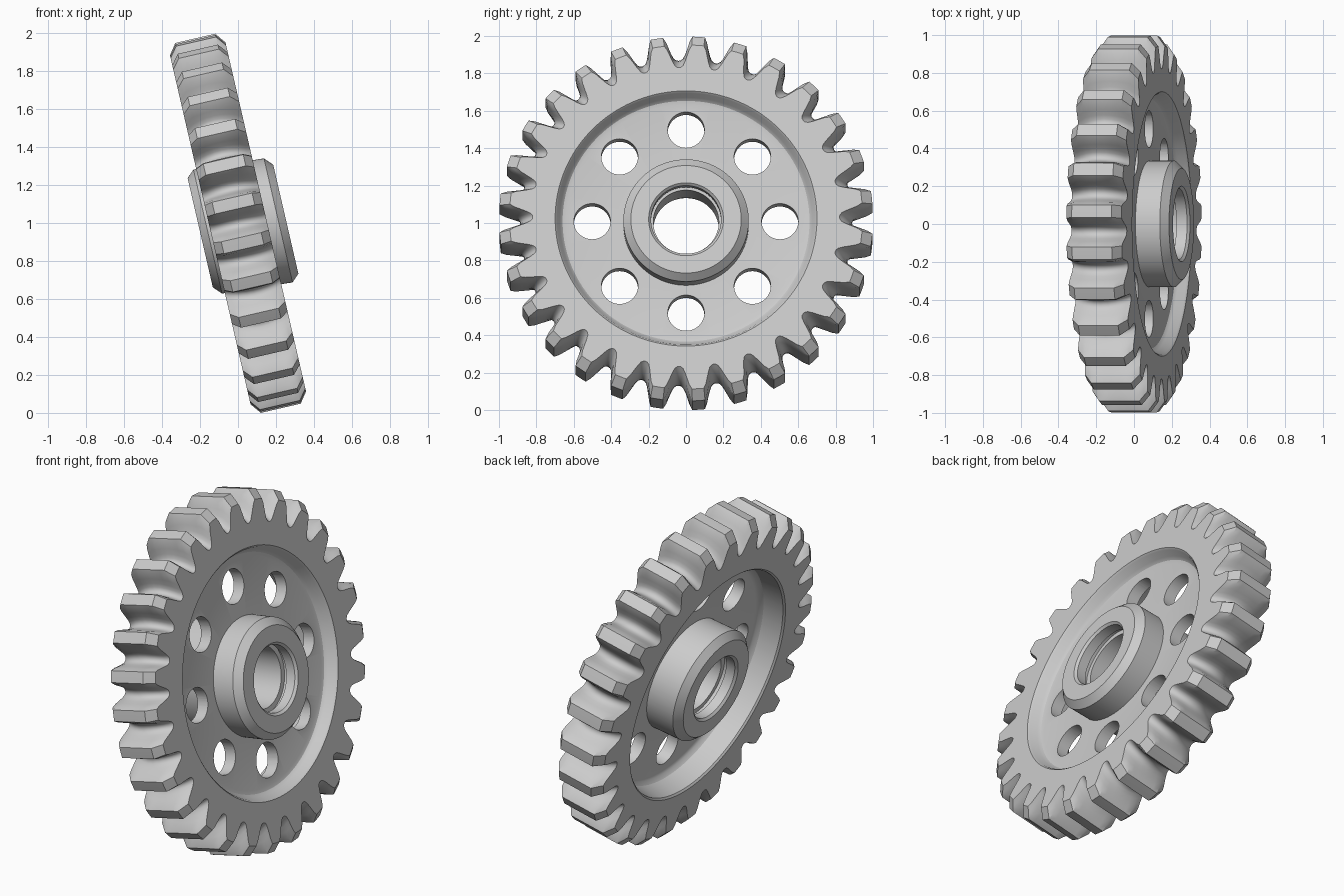
import bpy, bmesh
from math import sin, cos, pi, radians
from mathutils import Vector, Matrix

if "Cube" in bpy.data.objects:
    bpy.data.objects.remove(bpy.data.objects["Cube"])

TEETH = 28
HALF_W = 0.15
# half tooth: (fraction of half pitch, height 0 root .. 1 tip)
HALF_TOOTH = [(0.0, 1.0), (0.30, 1.0), (0.43, 0.80), (0.54, 0.53),
              (0.65, 0.28), (0.76, 0.1), (0.88, 0.02), (1.0, 0.0)]
TOOTH = [(-t, h) for t, h in reversed(HALF_TOOTH[1:-1])] + HALF_TOOTH
STATIONS = [(t, h, k) for k in range(TEETH) for t, h in TOOTH]
PITCH = 2 * pi / TEETH


def ang(t, k):
    """Angle from vertical; teeth are spaced slightly wider on one side."""
    a = PITCH * (k + 0.5 + t / 2)
    return a - 0.045 * cos(a)


def tooth_ring(bm, u):
    """Toothed section at axial position u: crowned root, chamfered tip."""
    s = abs(u) / HALF_W
    root = 0.888 - 0.068 * s ** 2
    tip = 1.0 - max(0, s - 0.72) * 0.2
    ring = []
    for t, h, k in STATIONS:
        r = root + (tip - root) * h
        a = ang(t, k)
        ring.append(bm.verts.new((u, r * sin(a), r * cos(a))))
    return ring


def round_ring(bm, r, u):
    """Circle; the hub and bore sit slightly low of the rim centre."""
    dz = -0.018 - 0.07 * u if r < 0.34 else -0.008
    return [bm.verts.new((u, r * sin(ang(t, k)), r * cos(ang(t, k)) + dz))
            for t, h, k in STATIONS]


# gear body: teeth, rim, recessed web, hub and bore as one closed loop of rings
bm = bmesh.new()
rings = [tooth_ring(bm, HALF_W * s) for s in
         (-1, -0.86, -0.72, -0.5, -0.25, 0, 0.25, 0.5, 0.72, 0.86, 1)]
right = [(0.70, 0.15), (0.69, 0.14), (0.675, 0.10), (0.66, 0.085), (0.64, 0.08),
         (0.335, 0.08), (0.335, 0.21), (0.295, 0.25), (0.2, 0.25), (0.187, 0.237),
         (0.187, 0.18), (0.205, 0.18), (0.205, 0.155), (0.175, 0.155)]
left = [(0.175, -0.11), (0.205, -0.11), (0.205, -0.135), (0.187, -0.135),
        (0.187, -0.192), (0.2, -0.205), (0.295, -0.205), (0.335, -0.165),
        (0.335, 0.01), (0.64, 0.01), (0.66, 0.0), (0.675, -0.02), (0.69, -0.14),
        (0.70, -0.15)]
rings += [round_ring(bm, r, u) for r, u in right + left]
n = len(STATIONS)
for i, a in enumerate(rings):
    b = rings[(i + 1) % len(rings)]
    for j in range(n):
        m = (j + 1) % n
        bm.faces.new((a[j], a[m], b[m], b[j]))
bmesh.ops.recalc_face_normals(bm, faces=bm.faces)
mesh = bpy.data.meshes.new("worm_gear")
bm.to_mesh(mesh)
bm.free()
gear = bpy.data.objects.new("worm_gear", mesh)
bpy.context.collection.objects.link(gear)

# eight round lightening holes through the web
bm = bmesh.new()
for k in range(8):
    a = k * pi / 4
    mat = (Matrix.Translation((0, 0.502 * sin(a), 0.502 * cos(a) - 0.008))
           @ Matrix.Rotation(pi / 2, 4, 'Y'))
    bmesh.ops.create_cone(bm, cap_ends=True, segments=48, radius1=0.098,
                          radius2=0.098, depth=0.4, matrix=mat)
cut_mesh = bpy.data.meshes.new("hole_cutters")
bm.to_mesh(cut_mesh)
bm.free()
cutter = bpy.data.objects.new("hole_cutters", cut_mesh)
bpy.context.collection.objects.link(cutter)

bpy.context.view_layer.objects.active = gear
gear.select_set(True)
mod = gear.modifiers.new("holes", 'BOOLEAN')
mod.operation = 'DIFFERENCE'
mod.solver = 'EXACT'
mod.object = cutter
bpy.ops.object.modifier_apply(modifier=mod.name)
bpy.data.objects.remove(cutter)

# lean the gear and rest it on the ground, centred
gear.data.transform(Matrix.Rotation(radians(-13), 4, 'Y'))
lo = [min(v.co[i] for v in gear.data.vertices) for i in range(3)]
hi = [max(v.co[i] for v in gear.data.vertices) for i in range(3)]
gear.data.transform(Matrix.Translation(
    Vector((-(lo[0] + hi[0]) / 2, -(lo[1] + hi[1]) / 2, -lo[2]))))
bpy.ops.object.shade_smooth_by_angle(angle=radians(28))
